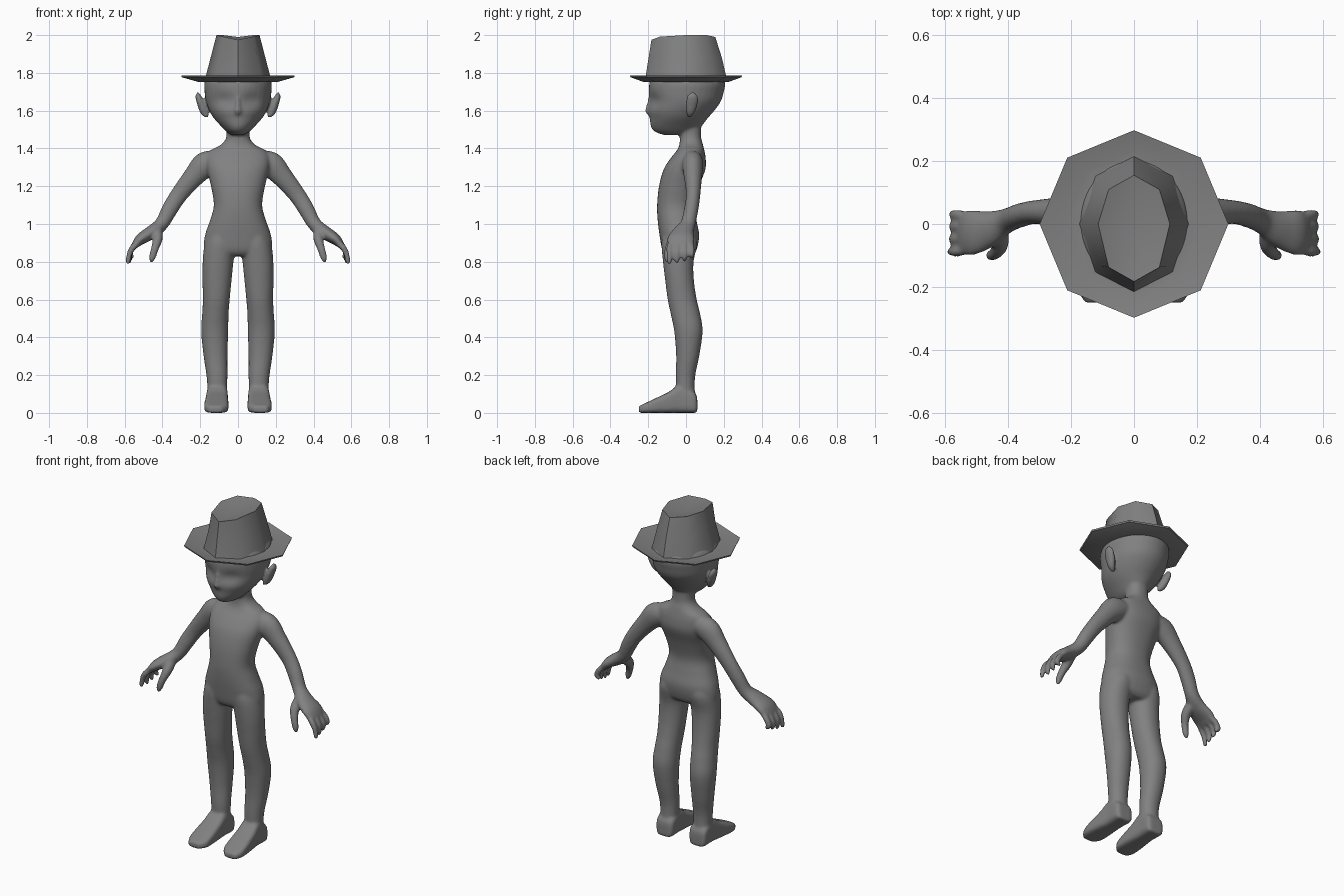
import bpy, bmesh, math
from mathutils import Vector

STEPS = 4


def smooth_rows(rows):
    """Catmull-Rom interpolation of a short list of number tuples."""
    out = []
    for i in range(len(rows) - 1):
        a, b = rows[max(i - 1, 0)], rows[i]
        c, d = rows[i + 1], rows[min(i + 2, len(rows) - 1)]
        for k in range(STEPS):
            t = k / STEPS
            out.append([0.5 * (2 * q + (r - p) * t + (2 * p - 5 * q + 4 * r - s) * t * t
                               + (3 * q - p - 3 * r + s) * t ** 3)
                        for p, q, r, s in zip(a, b, c, d)])
    out.append(list(rows[-1]))
    return out


def skin(bm, rings):
    """Closed surface through rings of points."""
    loops = [[bm.verts.new(p) for p in ring] for ring in rings]
    n = len(loops[0])
    for a, b in zip(loops, loops[1:]):
        for i in range(n):
            bm.faces.new((a[i], a[(i + 1) % n], b[(i + 1) % n], b[i]))
    bm.faces.new(loops[0][::-1])
    bm.faces.new(loops[-1])


def oval(c, u, v, n=24, power=1.0):
    pts = []
    for i in range(n):
        a = 2 * math.pi * i / n
        co, si = math.cos(a), math.sin(a)
        pts.append(c + u * math.copysign(abs(co) ** power, co)
                   + v * math.copysign(abs(si) ** power, si))
    return pts


def column(bm, rows, power=1.0, shape=None):
    """Upright loft, rows of (z, x left, x right, y front, y back)."""
    rings = []
    for z, x0, x1, y0, y1 in smooth_rows(rows):
        ring = oval(Vector(((x0 + x1) / 2, (y0 + y1) / 2, z)),
                    Vector(((x1 - x0) / 2, 0, 0)), Vector((0, (y1 - y0) / 2, 0)), 36, power)
        rings.append([shape(p) for p in ring] if shape else ring)
    skin(bm, rings)


def tube(bm, rows, side):
    """Limb loft, rows of (x, y, z, thickness, width along y)."""
    rows = smooth_rows(rows)
    pts = [Vector(r[:3]) for r in rows]
    rings = []
    for i, r in enumerate(rows):
        t = (pts[min(i + 1, len(pts) - 1)] - pts[max(i - 1, 0)]).normalized()
        u = t.cross(Vector((0, 1, 0))).normalized()
        ring = oval(pts[i], u * r[3], t.cross(u) * r[4], 20)
        rings.append([Vector((p.x * side, p.y, p.z)) for p in ring])
    skin(bm, rings)


def finish(name, bm, mat, angle):
    bmesh.ops.recalc_face_normals(bm, faces=bm.faces)
    me = bpy.data.meshes.new(name)
    bm.to_mesh(me)
    bm.free()
    ob = bpy.data.objects.new(name, me)
    bpy.context.collection.objects.link(ob)
    me.materials.append(mat)
    bpy.ops.object.select_all(action='DESELECT')
    ob.select_set(True)
    bpy.context.view_layer.objects.active = ob
    if angle:
        bpy.ops.object.shade_smooth_by_angle(angle=math.radians(angle))
    return ob


grey = bpy.data.materials.new("plain grey")
grey.diffuse_color = (0.22, 0.22, 0.22, 1)


def centred(rows):
    return [(z, -w, w, f, b) for z, w, f, b in rows]


def face_shape(p):
    # hollow eye sockets
    if p.y < 0:
        d = ((abs(p.x) - 0.075) / 0.045) ** 2 + ((p.z - 1.655) / 0.04) ** 2
        p.y += 0.014 * math.exp(-d)
    return p


body = bmesh.new()
# torso and neck
column(body, centred([
    (0.83, 0.12, -0.10, 0.03), (0.86, 0.178, -0.125, 0.055), (0.94, 0.175, -0.14, 0.07),
    (1.02, 0.148, -0.15, 0.055), (1.10, 0.128, -0.153, 0.045), (1.20, 0.143, -0.143, 0.07),
    (1.29, 0.165, -0.118, 0.103), (1.35, 0.168, -0.08, 0.104), (1.39, 0.145, -0.048, 0.097),
    (1.42, 0.09, -0.035, 0.09), (1.46, 0.062, -0.033, 0.08), (1.54, 0.062, -0.035, 0.08)]), 0.88)
# head
column(body, centred([
    (1.472, 0.035, -0.12, 0.03), (1.49, 0.062, -0.168, 0.06), (1.52, 0.092, -0.187, 0.085),
    (1.56, 0.128, -0.192, 0.115), (1.60, 0.152, -0.2, 0.15), (1.65, 0.17, -0.193, 0.185),
    (1.70, 0.177, -0.197, 0.2), (1.75, 0.177, -0.193, 0.207), (1.80, 0.15, -0.17, 0.18),
    (1.86, 0.07, -0.08, 0.09)]), 1.0, face_shape)
# nose
column(body, centred([
    (1.575, 0.012, -0.2, -0.16), (1.595, 0.022, -0.217, -0.16),
    (1.62, 0.016, -0.212, -0.16), (1.68, 0.008, -0.198, -0.16)]))

for s in (1, -1):
    # leg
    leg = [(0.06, 0.06, 0.16, -0.05, 0.05), (0.18, 0.056, 0.165, -0.055, 0.047),
           (0.30, 0.056, 0.182, -0.052, 0.07), (0.43, 0.052, 0.195, -0.062, 0.088),
           (0.52, 0.05, 0.19, -0.08, 0.076), (0.60, 0.044, 0.186, -0.097, 0.057),
           (0.70, 0.034, 0.188, -0.11, 0.042), (0.80, 0.024, 0.187, -0.122, 0.04),
           (0.90, 0.012, 0.175, -0.13, 0.06), (0.97, 0.03, 0.14, -0.12, 0.04)]
    column(body, [(z, a, b, f, k) if s > 0 else (z, -b, -a, f, k) for z, a, b, f, k in leg], 0.95)
    # foot: rows of (y, x inner, x outer, top)
    rings = []
    for y, a, b, top in smooth_rows([
            (0.06, 0.075, 0.145, 0.07), (0.045, 0.055, 0.165, 0.11), (-0.03, 0.054, 0.166, 0.148),
            (-0.09, 0.052, 0.172, 0.112), (-0.16, 0.05, 0.178, 0.078),
            (-0.215, 0.055, 0.176, 0.052), (-0.25, 0.085, 0.155, 0.036)]):
        rings.append(oval(Vector((s * (a + b) / 2, y, top / 2)),
                          Vector(((b - a) / 2, 0, 0)), Vector((0, 0, top / 2)), 24, 0.5))
    skin(body, rings)
    # arm and palm
    tube(body, [(0.09, 0.035, 1.335, 0.05, 0.05), (0.17, 0.035, 1.315, 0.07, 0.056),
                (0.235, 0.037, 1.25, 0.056, 0.048), (0.312, 0.038, 1.155, 0.046, 0.038),
                (0.36, 0.028, 1.08, 0.043, 0.038), (0.405, 0.01, 1.0, 0.037, 0.04),
                (0.46, -0.015, 0.955, 0.036, 0.058), (0.515, -0.027, 0.92, 0.03, 0.073),
                (0.548, -0.03, 0.885, 0.018, 0.066)], s)
    # fingers
    for y, reach, drop in ((-0.088, 0.582, 0.785), (-0.048, 0.574, 0.79),
                           (-0.008, 0.57, 0.80), (0.03, 0.56, 0.815)):
        tube(body, [(0.525, y * 0.85 - 0.004, 0.905, 0.016, 0.015), (0.557, y, 0.875, 0.017, 0.016),
                    (0.575, y, 0.84, 0.015, 0.015),
                    (reach, y, drop + 0.012, 0.012, 0.012), (reach, y, drop, 0.005, 0.005)], s)
    # thumb
    tube(body, [(0.425, -0.02, 0.965, 0.026, 0.03), (0.425, -0.065, 0.92, 0.026, 0.028),
                (0.44, -0.092, 0.87, 0.021, 0.02), (0.455, -0.1, 0.82, 0.018, 0.016),
                (0.458, -0.1, 0.795, 0.007, 0.007)], s)
    # ear
    tube(body, [(0.158, 0.015, 1.565, 0.008, 0.008), (0.178, 0.022, 1.59, 0.02, 0.022),
                (0.195, 0.03, 1.635, 0.021, 0.032), (0.21, 0.035, 1.675, 0.016, 0.03),
                (0.213, 0.035, 1.698, 0.005, 0.01)], s)

body_ob = finish("body", body, grey, 0)
mod = body_ob.modifiers.new("one_skin", 'REMESH')
mod.mode = 'VOXEL'
mod.voxel_size = 0.008
mod.use_smooth_shade = True
mod = body_ob.modifiers.new("soften", 'SMOOTH')
mod.factor = 0.5
mod.iterations = 7


def octagon(bm, rx, ry, z):
    return [bm.verts.new((rx * math.cos(k * math.pi / 4), ry * math.sin(k * math.pi / 4), z))
            for k in range(8)]


def bridge(bm, a, b):
    for i in range(8):
        bm.faces.new((a[i], a[(i + 1) % 8], b[(i + 1) % 8], b[i]))


# hat brim: a shallow upturned octagon
brim = bmesh.new()
loops = [octagon(brim, *r) for r in ((0.165, 0.195, 1.772), (0.215, 0.235, 1.77), (0.30, 0.298, 1.786),
                                     (0.297, 0.294, 1.777), (0.21, 0.225, 1.752), (0.155, 0.18, 1.755))]
for a, b in zip(loops, loops[1:] + loops[:1]):
    bridge(brim, a, b)
finish("hat_brim", brim, grey, 35)

# hat crown: tapered octagon with a pinched front and a sunken top
crown = bmesh.new()
base = octagon(crown, 0.176, 0.217, 1.762)
mid = octagon(crown, 0.145, 0.19, 1.88)
rim = octagon(crown, 0.114, 0.155, 2.0)
bridge(crown, base, mid)
bridge(crown, mid, rim)
for v in rim:
    if v.co.y < -0.05:
        v.co.y -= 0.028
        v.co.z -= 0.008
rim[6].co.z = 1.975
rim[2].co.z = 1.99
mid[6].co.y = -0.198
hollow = crown.verts.new((0, -0.02, 1.962))
for i in range(8):
    crown.faces.new((rim[i], rim[(i + 1) % 8], hollow))
finish("hat_crown", crown, grey, 50)
